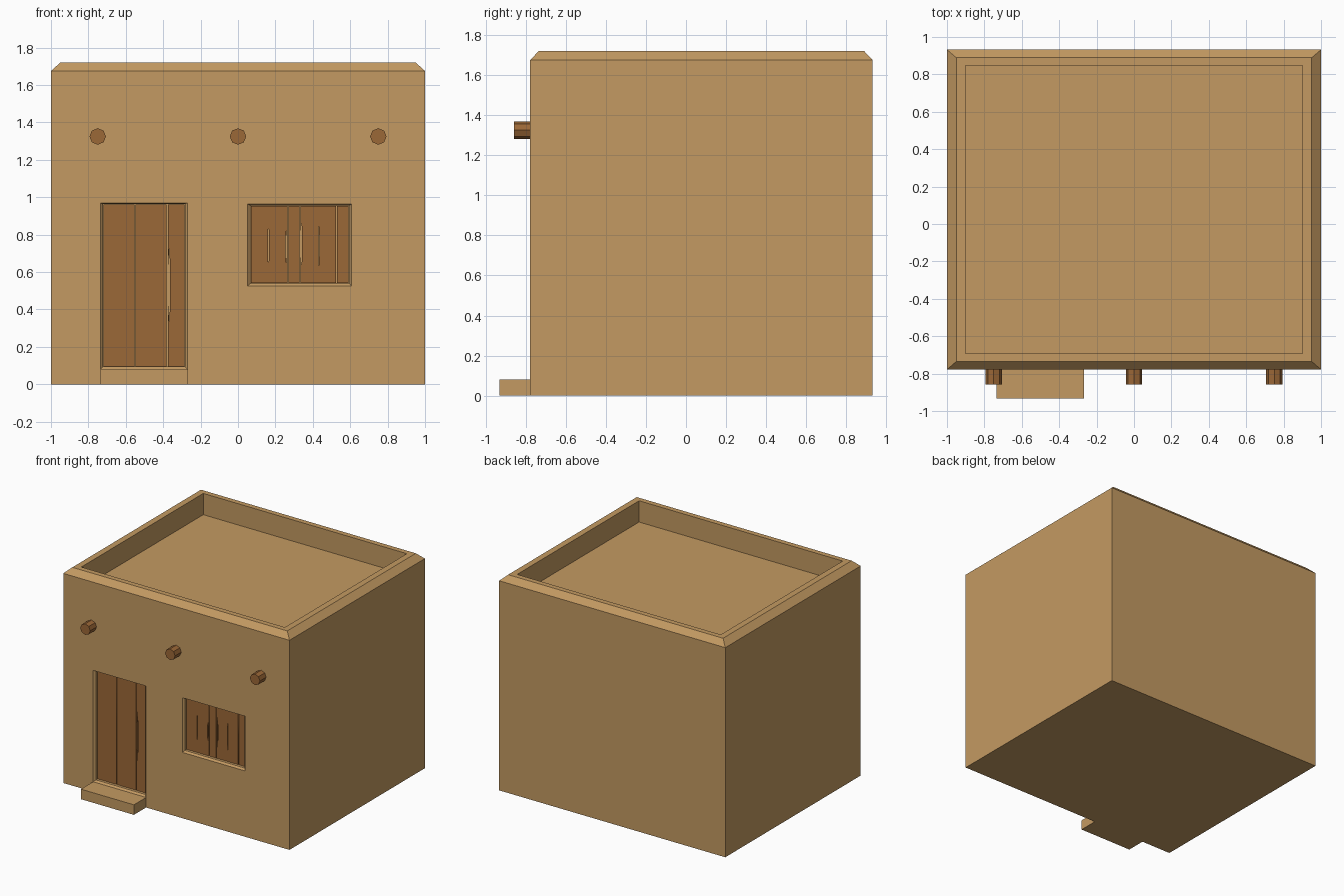
import bpy, bmesh
from math import pi

if "Cube" in bpy.data.objects:
    bpy.data.objects.remove(bpy.data.objects["Cube"])

FRONT, BACK = -0.778, 0.932


def material(name, rgb):
    m = bpy.data.materials.new(name)
    m.diffuse_color = (*rgb, 1)
    m.use_nodes = True
    m.node_tree.nodes["Principled BSDF"].inputs["Base Color"].default_value = m.diffuse_color
    return m


CLAY = material("clay", (0.55, 0.323, 0.122))
WOOD = material("wood", (0.33, 0.138, 0.038))


def loft(name, rings, mat):
    """Skin a stack of equal-sized rings and cap both ends."""
    bm = bmesh.new()
    loops = [[bm.verts.new(p) for p in r] for r in rings]
    n = len(loops[0])
    for a, b in zip(loops, loops[1:]):
        for i in range(n):
            bm.faces.new((a[i], a[(i + 1) % n], b[(i + 1) % n], b[i]))
    bm.faces.new(loops[0])
    bm.faces.new(loops[-1])
    bmesh.ops.recalc_face_normals(bm, faces=bm.faces)
    me = bpy.data.meshes.new(name)
    bm.to_mesh(me)
    bm.free()
    me.materials.append(mat)
    ob = bpy.data.objects.new(name, me)
    bpy.context.collection.objects.link(ob)
    return ob


def flat_ring(dx, dy, z):
    x, f, b = 1 - dx, FRONT + dy, BACK - dy
    return [(-x, f, z), (x, f, z), (x, b, z), (-x, b, z)]


def wall_ring(x0, x1, z0, z1, y):
    return [(x0, y, z0), (x1, y, z0), (x1, y, z1), (x0, y, z1)]


# House body with chamfered parapet and sunken roof
body = loft("house_body", [flat_ring(0, 0, 0), flat_ring(0, 0, 1.675),
                           flat_ring(0.05, 0.043, 1.72), flat_ring(0.10, 0.085, 1.72),
                           flat_ring(0.10, 0.085, 1.55)], CLAY)


def recess(name, x0, x1, z0, z1):
    """Cut an opening whose lip is bevelled, then runs straight back."""
    b = 0.014
    inner = (x0 + b, x1 - b, z0 + b, z1 - b / 2)
    cutter = loft(name, [wall_ring(x0 - b, x1 + b, z0 - b, z1 + b / 2, FRONT - 0.02),
                         wall_ring(x0, x1, z0, z1, FRONT),
                         wall_ring(*inner, FRONT + 0.014),
                         wall_ring(*inner, FRONT + 0.06)], CLAY)
    cutter.hide_render = True
    cutter.hide_set(True)
    mod = body.modifiers.new(name, 'BOOLEAN')
    mod.operation = 'DIFFERENCE'
    mod.solver = 'EXACT'
    mod.object = cutter


recess("door_cutter", -0.736, -0.27, 0.08, 0.97)
recess("window_cutter", 0.052, 0.608, 0.526, 0.963)


def board(name, x0, x1, z0, z1, slits=()):
    """Flat plank; each slit is a narrow pointed hole (x, low, high, width)."""
    cu = bpy.data.curves.new(name, 'CURVE')
    cu.dimensions = '2D'
    cu.fill_mode = 'BOTH'
    cu.extrude = 0.01
    shapes = [[(x0, z0), (x1, z0), (x1, z1), (x0, z1)]]
    for x, lo, hi, w in slits:
        q = (hi - lo) / 4
        shapes.append([(x, lo), (x + w / 2, lo + q), (x + w / 2, hi - q),
                       (x, hi), (x - w / 2, hi - q), (x - w / 2, lo + q)])
    for pts in shapes:
        s = cu.splines.new('POLY')
        s.points.add(len(pts) - 1)
        for p, (x, z) in zip(s.points, pts):
            p.co = (x, z, 0, 1)
        s.use_cyclic_u = True
    ob = bpy.data.objects.new(name, cu)
    bpy.context.collection.objects.link(ob)
    ob.rotation_euler.x = pi / 2
    ob.location.y = FRONT + 0.042
    cu.materials.append(WOOD)
    bpy.ops.object.select_all(action='DESELECT')
    ob.select_set(True)
    bpy.context.view_layer.objects.active = ob
    bpy.ops.object.convert(target='MESH')


def boards(name, edges, z0, z1, slits):
    gap = 0.003
    for i, (a, b) in enumerate(zip(edges, edges[1:])):
        board(f"{name}_{i + 1}", a + gap, b - gap, z0, z1,
              [s for s in slits if a < s[0] < b])


# Door planks and window shutters
boards("door_plank", [-0.722, -0.55, -0.378, -0.284], 0.096, 0.961,
       [(-0.368, 0.33, 0.73, 0.011)])
boards("shutter_plank", [0.066, 0.267, 0.331, 0.527, 0.594], 0.542, 0.954,
       [(0.163, 0.625, 0.86, 0.005), (0.258, 0.65, 0.82, 0.009),
        (0.339, 0.63, 0.87, 0.009), (0.432, 0.63, 0.85, 0.005)])

# Door step
loft("door_step", [wall_ring(-0.736, -0.268, 0, 0.08, -0.932),
                   wall_ring(-0.736, -0.268, 0, 0.08, FRONT)], CLAY)

# Protruding roof beam ends
for i, x in enumerate((-0.75, 0, 0.75)):
    bpy.ops.mesh.primitive_cylinder_add(vertices=8, radius=0.044, depth=0.12,
                                        location=(x, -0.798, 1.325),
                                        rotation=(pi / 2, 0, 0))
    beam = bpy.context.object
    beam.name = f"roof_beam_{i + 1}"
    beam.data.materials.append(WOOD)
